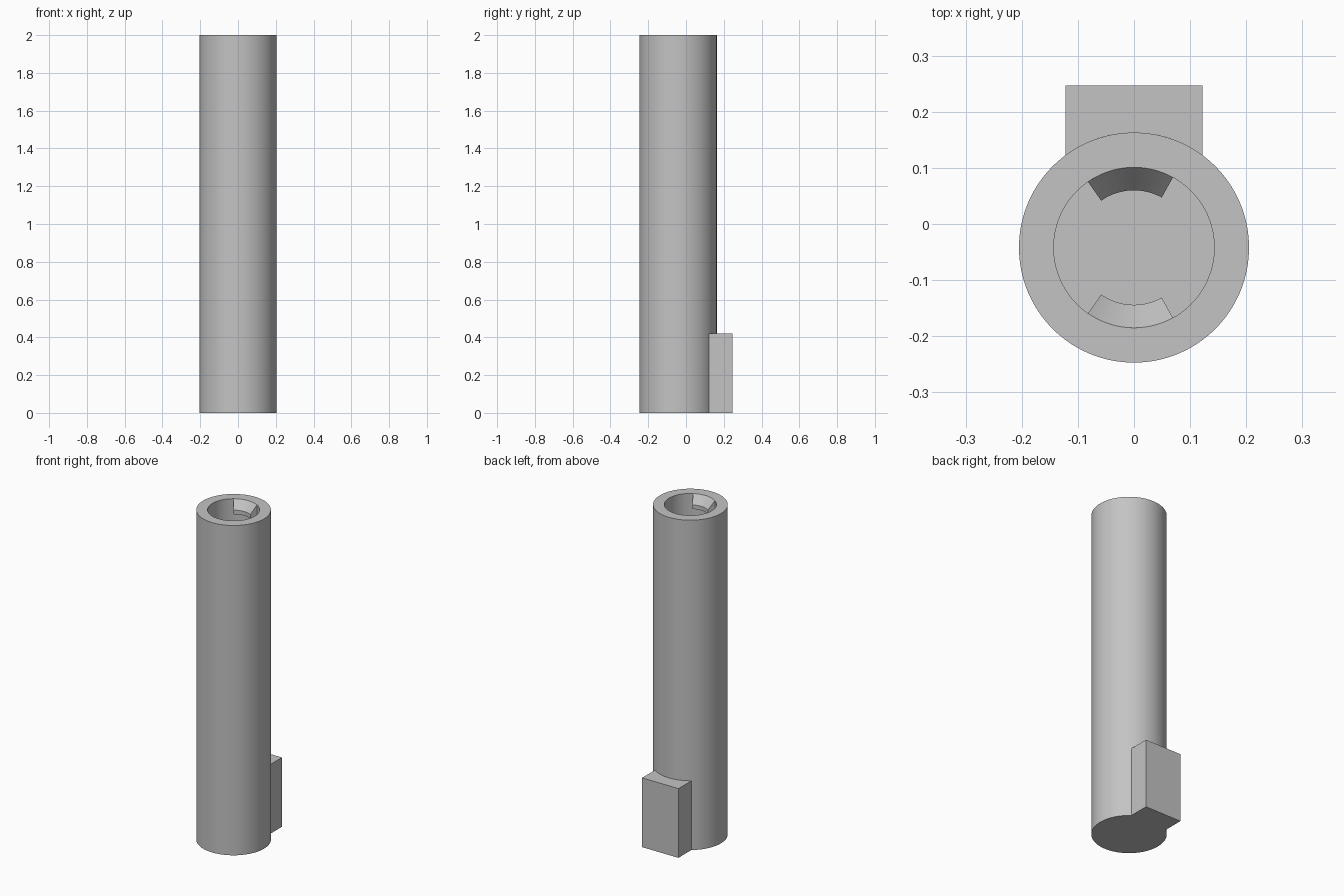
import bpy, bmesh, math

cube = bpy.data.objects.get("Cube")
if cube:
    bpy.data.objects.remove(cube, do_unlink=True)

AXIS_Y = -0.042      # tube axis
OUTER, BORE = 0.205, 0.143
SEGMENTS = 128

grey = bpy.data.materials.new("plain grey")
grey.use_nodes = True
grey.diffuse_color = (0.55, 0.55, 0.55, 1)
grey.node_tree.nodes["Principled BSDF"].inputs["Base Color"].default_value = grey.diffuse_color


def finish(name, bm):
    """Turn a bmesh into a shaded object on the tube axis."""
    bmesh.ops.remove_doubles(bm, verts=bm.verts, dist=1e-5)
    bmesh.ops.recalc_face_normals(bm, faces=bm.faces)
    mesh = bpy.data.meshes.new(name)
    bm.to_mesh(mesh)
    bm.free()
    mesh.materials.append(grey)
    obj = bpy.data.objects.new(name, mesh)
    obj.location.y = AXIS_Y
    bpy.context.collection.objects.link(obj)
    bpy.ops.object.select_all(action='DESELECT')
    obj.select_set(True)
    bpy.context.view_layer.objects.active = obj
    bpy.ops.object.shade_smooth_by_angle(angle=math.radians(30))
    return obj


def around(r, a, z):
    return (r * math.cos(a), r * math.sin(a), z)


# Tube: closed at the bottom, open at the top
bm = bmesh.new()
profile = [(OUTER, 0), (OUTER, 2), (BORE, 2), (BORE, 0.1)]
rings = [[bm.verts.new(around(r, math.tau * i / SEGMENTS, z)) for i in range(SEGMENTS)]
         for r, z in profile]
for low, high in zip(rings, rings[1:]):
    for i in range(SEGMENTS):
        j = (i + 1) % SEGMENTS
        bm.faces.new((low[i], low[j], high[j], high[i]))
bm.faces.new(rings[0])
bm.faces.new(rings[-1])
finish("tube", bm)


# Lugs: two arc pieces inside the mouth with a sloped lead-in
def lug(name, side):
    bm = bmesh.new()
    section = [(BORE, 2), (0.102, 1.95), (0.102, 1.925), (BORE, 1.925)]
    steps = 20
    start, end = math.radians(61), math.radians(125)
    slices = []
    for i in range(steps + 1):
        a = side * (start + (end - start) * i / steps)
        slices.append([bm.verts.new(around(r, a, z)) for r, z in section])
    for s, t in zip(slices, slices[1:]):
        for k in range(4):
            n = (k + 1) % 4
            bm.faces.new((s[k], s[n], t[n], t[k]))
    bm.faces.new(slices[0])
    bm.faces.new(slices[-1])
    finish(name, bm)


lug("back_lug", 1)
lug("front_lug", -1)

# Key block: box behind the base, hollowed to fit the tube
HALF, BACK, HEIGHT = 0.122, 0.289, 0.42
spread = math.asin(HALF / OUTER)
outline = [(-HALF, BACK), (HALF, BACK)]
for i in range(25):
    a = math.pi / 2 - spread + 2 * spread * i / 24
    outline.append((OUTER * math.cos(a), OUTER * math.sin(a)))
bm = bmesh.new()
base = bm.faces.new([bm.verts.new((x, y, 0)) for x, y in outline])
top = bmesh.ops.extrude_face_region(bm, geom=[base], use_keep_orig=True)
bmesh.ops.translate(bm, vec=(0, 0, HEIGHT),
                    verts=[v for v in top["geom"] if isinstance(v, bmesh.types.BMVert)])
finish("key_block", bm)
